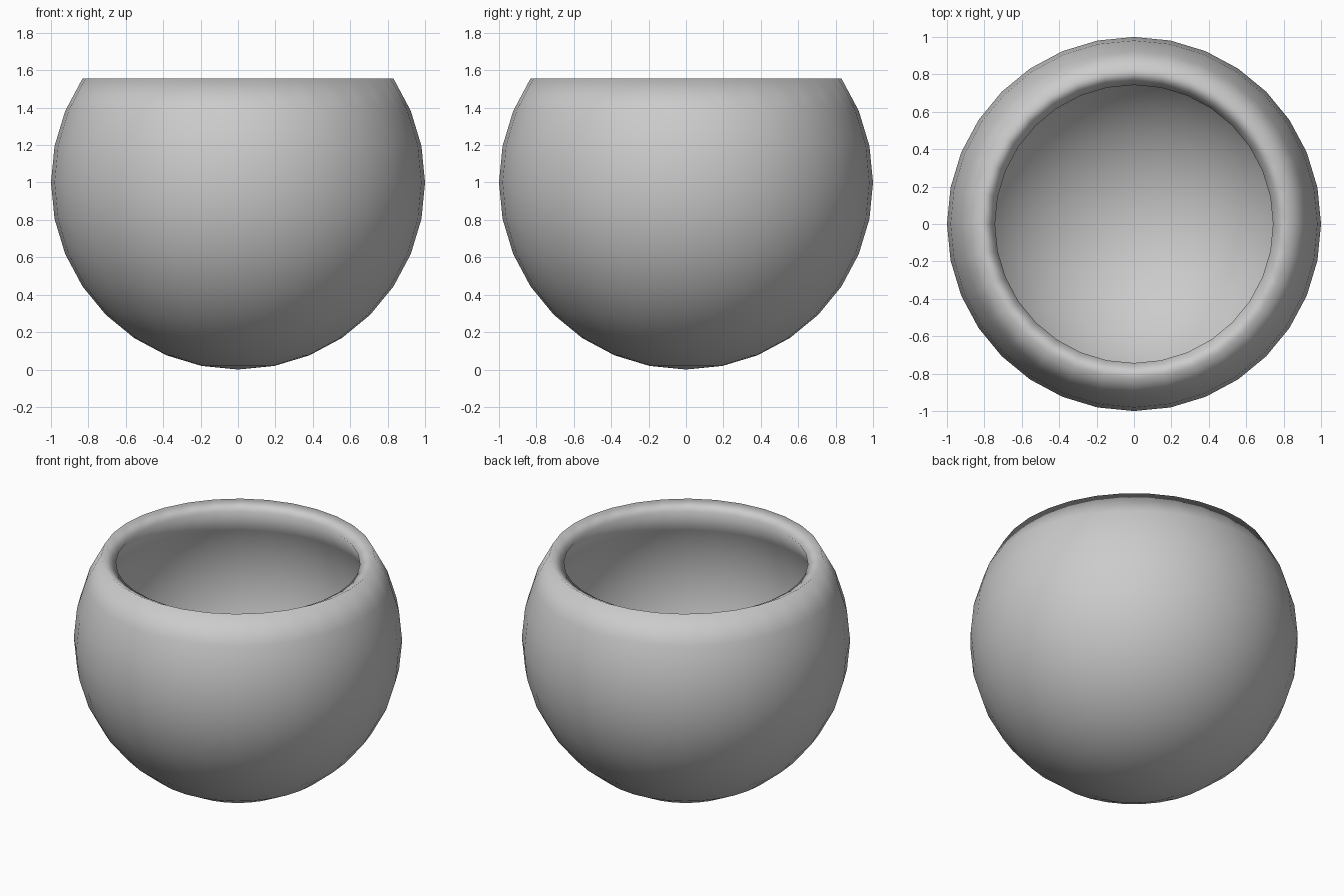
import bpy
import bmesh

if "Cube" in bpy.data.objects:
    bpy.data.objects.remove(bpy.data.objects["Cube"])

# Bowl: sphere with the top rings removed
mesh = bpy.data.meshes.new("bowl")
bowl = bpy.data.objects.new("bowl", mesh)
bpy.context.collection.objects.link(bowl)

bm = bmesh.new()
bmesh.ops.create_uvsphere(bm, u_segments=32, v_segments=16, radius=1.0)
bmesh.ops.translate(bm, verts=bm.verts, vec=(0, 0, 1))
bmesh.ops.delete(bm, geom=[v for v in bm.verts if v.co.z > 1.6], context='VERTS')
for face in bm.faces:
    face.smooth = True
bm.to_mesh(mesh)
bm.free()

# Wall thickness, grown inward
wall = bowl.modifiers.new("wall", 'SOLIDIFY')
wall.thickness = 0.1
wall.offset = -1
